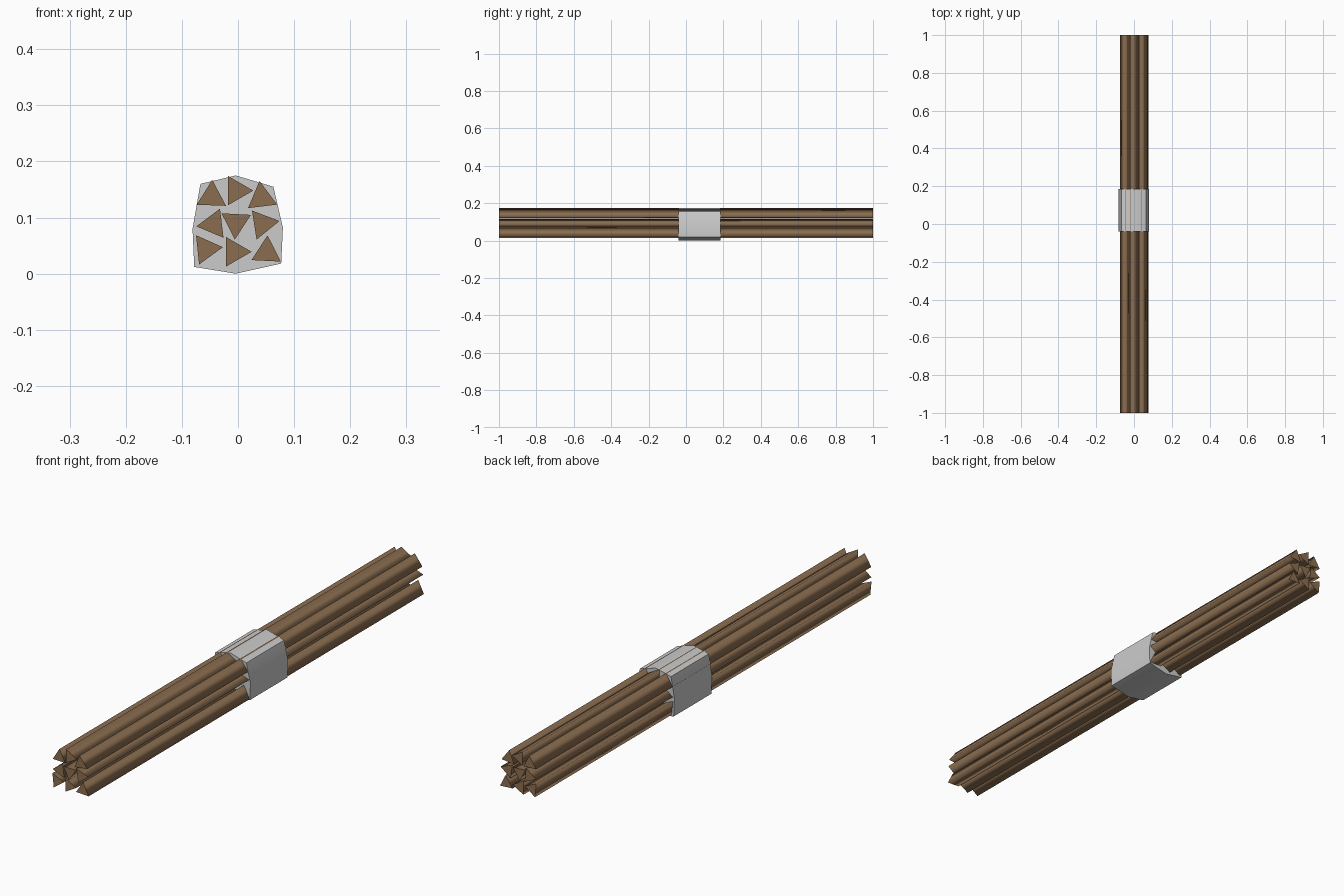
import bpy, bmesh, math

if "Cube" in bpy.data.objects:
    bpy.data.objects.remove(bpy.data.objects["Cube"])


def material(name, rgb):
    m = bpy.data.materials.new(name)
    m.diffuse_color = (*rgb, 1)
    m.use_nodes = True
    m.node_tree.nodes["Principled BSDF"].inputs["Base Color"].default_value = m.diffuse_color
    return m


wood = material("brown wood", (0.26, 0.155, 0.08))
cloth = material("light grey wrap", (0.6, 0.6, 0.6))


def prism(name, profile, y0, y1, mat, smooth_angle):
    """Closed prism: an (x, z) profile extruded along y."""
    bm = bmesh.new()
    rings = [[bm.verts.new((x, y, z)) for x, z in profile] for y in (y0, y1)]
    bm.faces.new(rings[0])
    bm.faces.new(rings[1])
    n = len(profile)
    for i in range(n):
        j = (i + 1) % n
        bm.faces.new((rings[0][i], rings[0][j], rings[1][j], rings[1][i]))
    bmesh.ops.recalc_face_normals(bm, faces=bm.faces)
    # smooth sides, crisp ends
    for f in bm.faces:
        f.smooth = abs(f.normal.y) < 0.5
    for e in bm.edges:
        e.smooth = e.calc_face_angle() < math.radians(smooth_angle)
    me = bpy.data.meshes.new(name)
    bm.to_mesh(me)
    bm.free()
    me.materials.append(mat)
    ob = bpy.data.objects.new(name, me)
    bpy.context.collection.objects.link(ob)


# Nine triangular sticks: centre x, centre z, rotation in degrees
sticks = [
    (-0.047, 0.137, 88), (-0.003, 0.148, 0), (0.042, 0.135, 97),
    (-0.044, 0.088, 187), (-0.004, 0.091, 267), (0.044, 0.089, 9),
    (-0.057, 0.044, 6), (-0.006, 0.039, 0), (0.051, 0.038, 87),
]
R = 0.0303
for k, (cx, cz, deg) in enumerate(sticks):
    tri = [(cx + R * math.cos(math.radians(deg + a)),
            cz + R * math.sin(math.radians(deg + a))) for a in (0, 120, 240)]
    # sides of each stick blend smoothly (120 degree corners), ends stay flat
    bm_name = f"stick_{k + 1}"
    prism(bm_name, tri, -1, 1, wood, 125)
    me = bpy.data.objects[bm_name].data
    for e in me.edges:
        ya, yb = (me.vertices[v].co.y for v in e.vertices)
        e.use_edge_sharp = ya == yb

# Wrap binding the bundle
wrap = [(-0.067, 0.160), (-0.004, 0.175), (0.063, 0.155), (0.080, 0.082),
        (0.077, 0.018), (-0.004, 0.0), (-0.078, 0.012), (-0.081, 0.080)]
prism("binding_wrap", wrap, -0.04, 0.185, cloth, 40)
